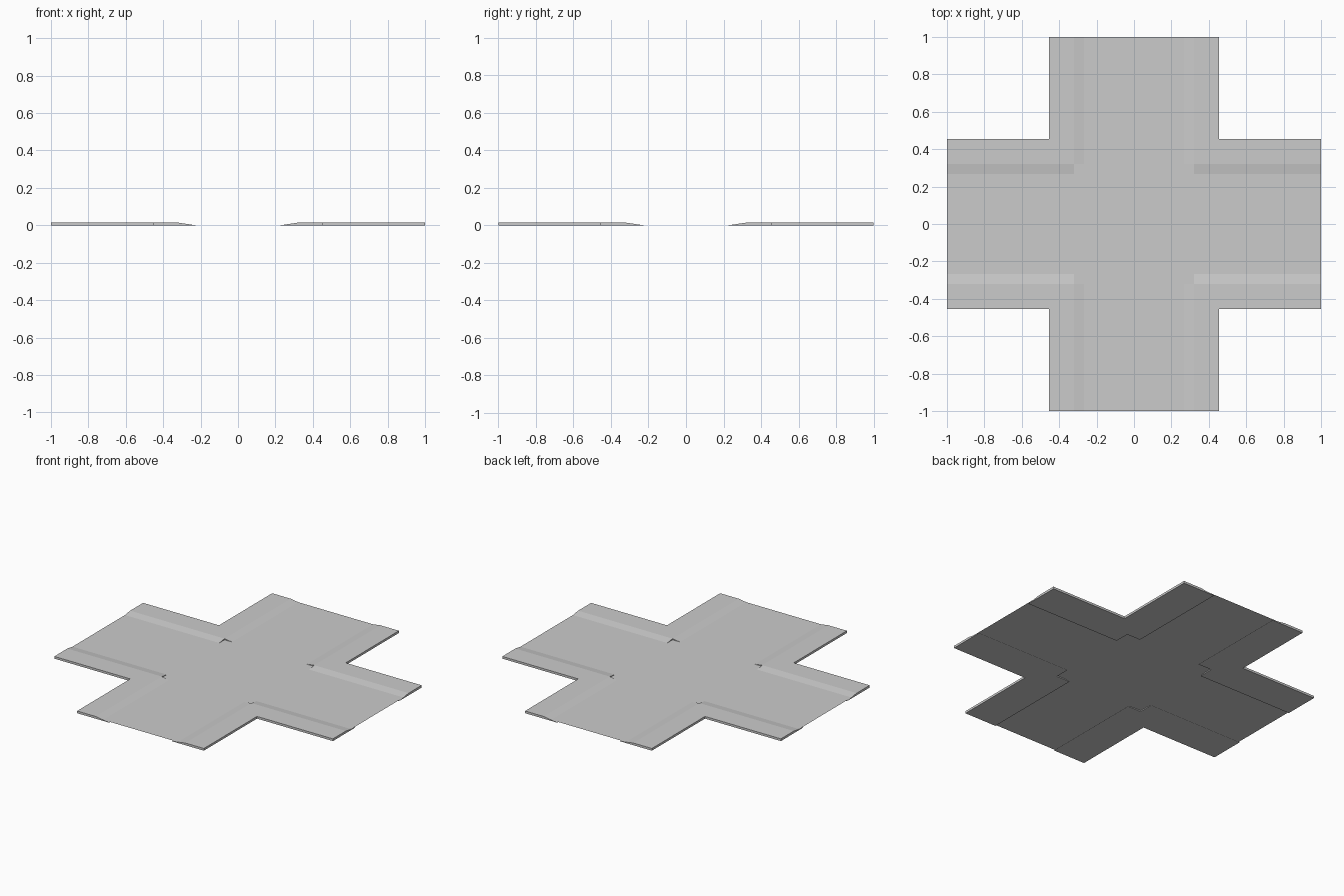
import bpy, bmesh

if "Cube" in bpy.data.objects:
    bpy.data.objects.remove(bpy.data.objects["Cube"])

KERB_LOW, KERB_TOP, OUTER, END = 0.225, 0.322, 0.455, 1.0
HEIGHT, ROAD_Z = 0.0145, 0.0065


def make_object(name, bm):
    bmesh.ops.recalc_face_normals(bm, faces=bm.faces)
    mesh = bpy.data.meshes.new(name)
    bm.to_mesh(mesh)
    bm.free()
    obj = bpy.data.objects.new(name, mesh)
    bpy.context.collection.objects.link(obj)
    return obj


# One pavement corner with sloped kerbs, mirrored to all four quadrants
bm = bmesh.new()
base = [bm.verts.new((x, y, 0)) for x, y in (
    (KERB_TOP, KERB_LOW), (END, KERB_LOW), (END, OUTER), (OUTER, OUTER),
    (OUTER, END), (KERB_LOW, END), (KERB_LOW, KERB_TOP), (KERB_TOP, KERB_TOP))]
top = [bm.verts.new((x, y, HEIGHT)) for x, y in (
    (KERB_TOP, KERB_TOP), (END, KERB_TOP), (END, OUTER), (OUTER, OUTER),
    (OUTER, END), (KERB_TOP, END))]
bm.faces.new(base[::-1])
bm.faces.new(top)
for i in range(6):  # kerb slopes, arm ends and outer sides
    t = (i + 1) % 6
    b = 6 if i == 5 else i + 1
    bm.faces.new((base[i], base[b], top[t], top[i]))
bm.faces.new((base[6], base[7], top[0]))  # kerb end caps at the junction
bm.faces.new((base[7], base[0], top[0]))
pavement = make_object("pavement", bm)
mirror = pavement.modifiers.new("four_corners", 'MIRROR')
mirror.use_axis = (True, True, False)
mirror.use_mirror_merge = False

# Thin cross-shaped road surface between the kerbs
bm = bmesh.new()
levels = (-END, -KERB_TOP, KERB_TOP, END)
for i in range(3):
    for j in range(3):
        if i == 1 or j == 1:
            x0, x1, y0, y1 = levels[i], levels[i + 1], levels[j], levels[j + 1]
            bm.faces.new([bm.verts.new((x, y, ROAD_Z)) for x, y in (
                (x0, y0), (x1, y0), (x1, y1), (x0, y1))])
bmesh.ops.remove_doubles(bm, verts=bm.verts, dist=0.0001)
road = make_object("road", bm)
if road.data.polygons[0].normal.z < 0:
    road.data.flip_normals()
